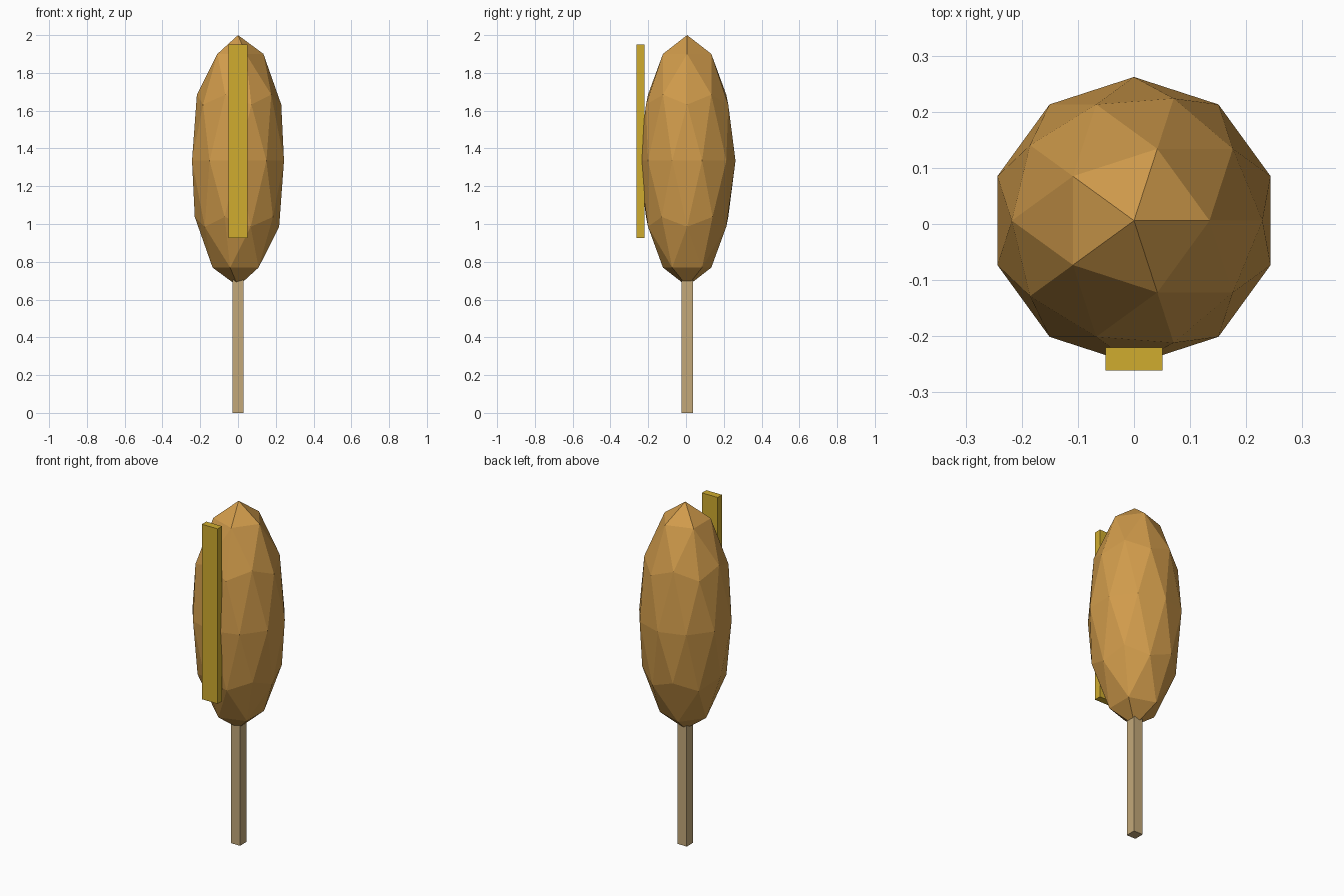
import bpy
from mathutils import Matrix, Vector

if "Cube" in bpy.data.objects:
    bpy.data.objects.remove(bpy.data.objects["Cube"])

CENTRE_Y = 0.006


def srgb(r, g, b):
    """Convert 0-255 display values to a linear colour."""
    def lin(c):
        c /= 255
        return c / 12.92 if c <= 0.04045 else ((c + 0.055) / 1.055) ** 2.4
    return (lin(r), lin(g), lin(b), 1.0)


def material(name, colour):
    mat = bpy.data.materials.new(name)
    mat.diffuse_color = colour
    mat.use_nodes = True
    mat.node_tree.nodes["Principled BSDF"].inputs["Base Color"].default_value = mat.diffuse_color
    return mat


def finish(name, mat, size, location):
    """Name the active primitive, bake its size and place it."""
    obj = bpy.context.object
    obj.name = name
    obj.data.transform(Matrix.Diagonal(Vector((*size, 1.0))))
    obj.location = location
    obj.data.materials.append(mat)
    return obj


def box(name, mat, x, y, z):
    """Box from (min, max) ranges on each axis."""
    bpy.ops.mesh.primitive_cube_add(size=1)
    ranges = (x, y, z)
    return finish(name, mat, [b - a for a, b in ranges],
                  [(a + b) / 2 for a, b in ranges])


batter = material("fried_batter", srgb(208, 155, 75))
mustard = material("mustard_yellow", srgb(208, 172, 47))
wood = material("pale_wood", srgb(195, 169, 122))

# Faceted, stretched batter body
bpy.ops.mesh.primitive_ico_sphere_add(subdivisions=2, radius=1)
finish("batter_body", batter, (0.256, 0.256, 0.665), (0, CENTRE_Y, 1.335))

# Square stick, pushed a little way into the body
box("stick", wood, (-0.03, 0.03), (CENTRE_Y - 0.03, CENTRE_Y + 0.03), (0, 0.8))

# Mustard strip along the front
box("mustard_strip", mustard, (-0.051, 0.051), (-0.261, -0.22), (0.927, 1.951))
